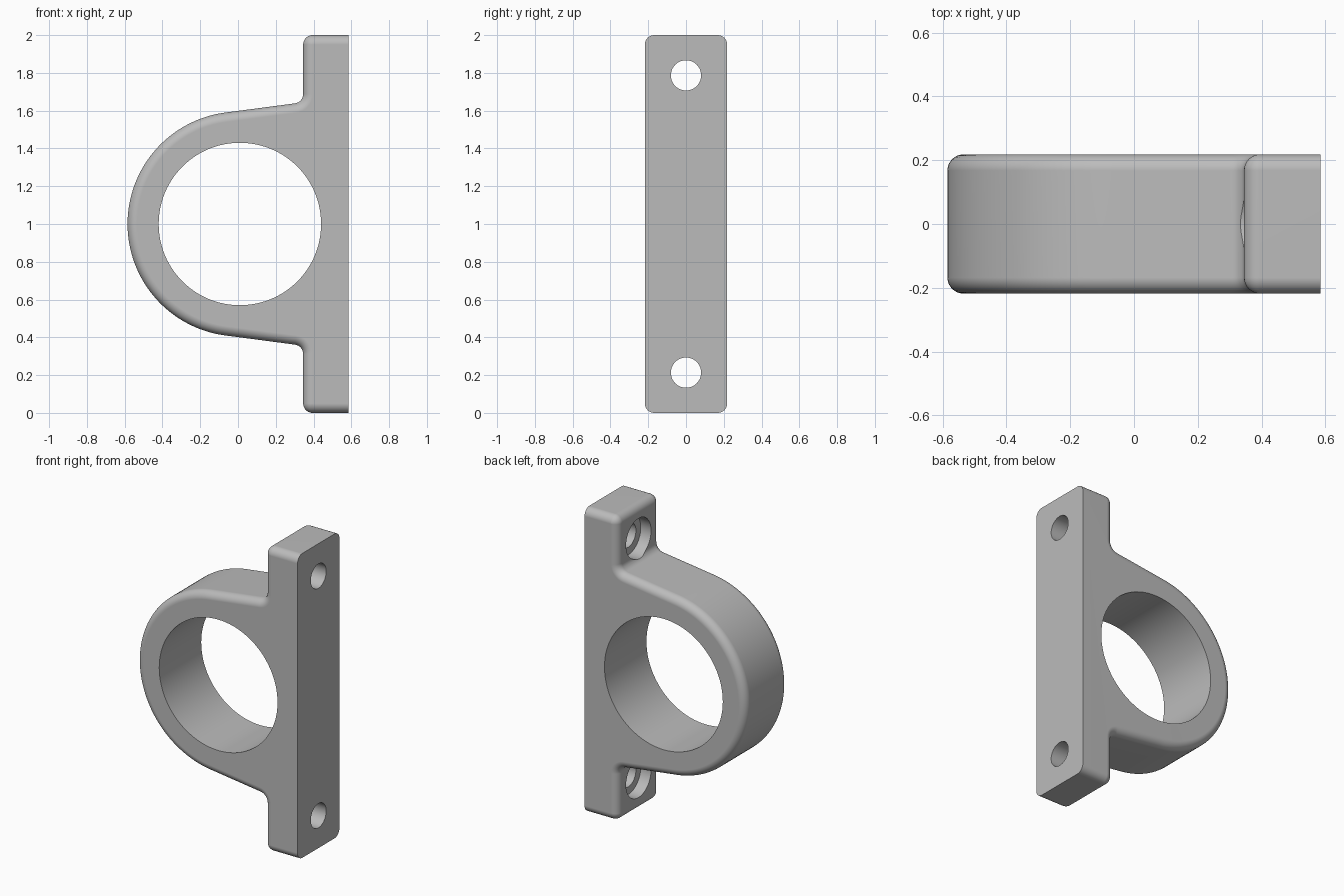
import bpy, bmesh
from math import sin, cos, pi, radians
from mathutils import Matrix, Vector

if "Cube" in bpy.data.objects:
    bpy.data.objects.remove(bpy.data.objects["Cube"])

BACK, EAR, HALF = 0.585, 0.345, 0.218       # mounting face, ear face, half depth
CX, R, BORE, FILLET = 0.01, 0.595, 0.43, 0.05
SLOPE = radians(97.5)                       # normal direction of the sloped flank


def arc(cx, cz, r, a0, a1, n):
    steps = [a0 + (a1 - a0) * i / n for i in range(n + 1)]
    return [(cx + r * cos(a), cz + r * sin(a)) for a in steps]


def outline(d):
    """Closed bracket profile inset by d, flush at the mounting face (z about 0)."""
    fx = EAR - FILLET
    fz = (R + FILLET - (fx - CX) * cos(SLOPE)) / sin(SLOPE)
    top = [(BACK, 1 - d)]
    top += arc(EAR + FILLET, 1 - FILLET, FILLET - d, pi / 2, pi, 8)
    top += arc(fx, fz, FILLET + d, 0, SLOPE - pi, 8)
    top += arc(CX, 0, R - d, SLOPE, pi, 32)
    return top + [(x, -z) for x, z in reversed(top[:-1])]


# Bracket body: stacked profiles with a quarter-round at both side faces
bm = bmesh.new()
quarter = [i * pi / 16 for i in range(9)]
levels = [(-HALF + FILLET * (1 - sin(a)), FILLET * (1 - cos(a))) for a in reversed(quarter)]
levels += [(-y, d) for y, d in reversed(levels)]
rings = [[bm.verts.new((x, y, z + 1)) for x, z in outline(d)] for y, d in levels]
for lower, upper in zip(rings, rings[1:]):
    for i in range(len(lower)):
        bm.faces.new((lower[i - 1], lower[i], upper[i], upper[i - 1]))
bm.faces.new(rings[0])
bm.faces.new(rings[-1])
bmesh.ops.remove_doubles(bm, verts=bm.verts, dist=0.0001)
bmesh.ops.recalc_face_normals(bm, faces=bm.faces)
mesh = bpy.data.meshes.new("bracket")
bm.to_mesh(mesh)
bm.free()
bracket = bpy.data.objects.new("bracket", mesh)
bpy.context.collection.objects.link(bracket)
bpy.context.view_layer.objects.active = bracket
bracket.select_set(True)


def drill(name, radius, start, end, segments):
    """Cut a round hole between two points."""
    start, end = Vector(start), Vector(end)
    axis = end - start
    turn = axis.to_track_quat('Z', 'Y').to_matrix().to_4x4()
    cut = bmesh.new()
    bmesh.ops.create_cone(cut, cap_ends=True, segments=segments, radius1=radius,
                          radius2=radius, depth=axis.length,
                          matrix=Matrix.Translation((start + end) / 2) @ turn)
    data = bpy.data.meshes.new(name)
    cut.to_mesh(data)
    cut.free()
    cutter = bpy.data.objects.new(name, data)
    cutter.hide_render = True
    bpy.context.collection.objects.link(cutter)
    mod = bracket.modifiers.new(name, 'BOOLEAN')
    mod.operation, mod.solver, mod.object = 'DIFFERENCE', 'EXACT', cutter
    bpy.ops.object.modifier_apply(modifier=name)
    bpy.data.objects.remove(cutter)


# Main bore, then a counterbored screw hole in each ear
drill("bore", BORE, (CX, -0.5, 1), (CX, 0.5, 1), 96)
for side in (-1, 1):
    z = 1 + side * 0.787
    drill("counterbore", 0.13, (0.1, 0, z), (EAR + 0.075, 0, z), 48)
    drill("screw_hole", 0.08, (0.3, 0, z), (0.7, 0, z), 40)

# Grey finish and smooth rounded edges
grey = bpy.data.materials.new("plain grey")
grey.use_nodes = True
colour = (0.5, 0.5, 0.5, 1)
grey.diffuse_color = colour
grey.node_tree.nodes["Principled BSDF"].inputs["Base Color"].default_value = colour
bracket.data.materials.clear()
bracket.data.materials.append(grey)
bpy.ops.object.shade_smooth_by_angle(angle=radians(30))
weighted = bracket.modifiers.new("even_shading", 'WEIGHTED_NORMAL')
weighted.keep_sharp = True
